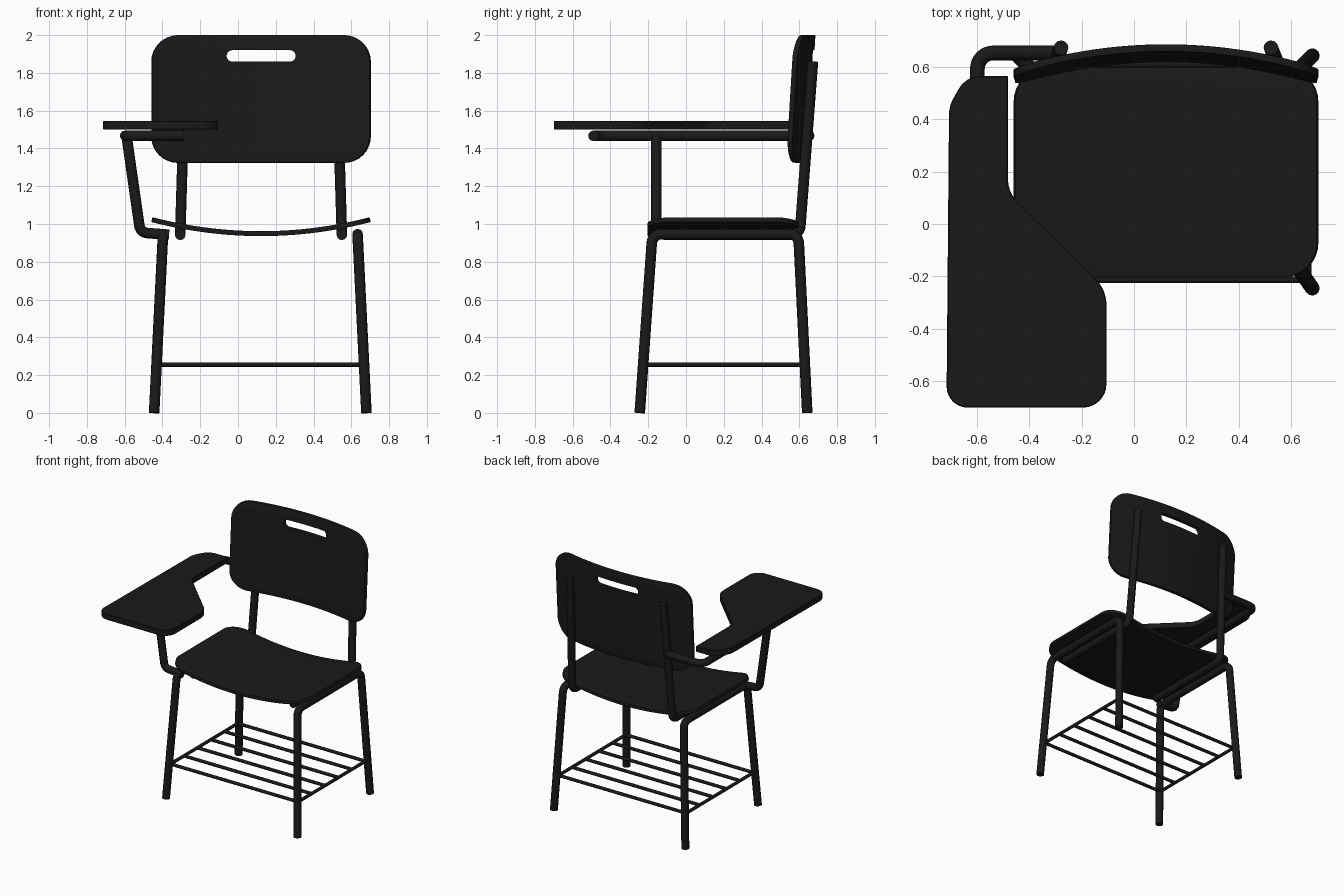
import bpy, bmesh, math
from mathutils import Vector

if "Cube" in bpy.data.objects:
    bpy.data.objects.remove(bpy.data.objects["Cube"])

CX = 0.122          # centre line of the chair body
TUBE = 0.028        # frame tube radius

mat = bpy.data.materials.new("black_finish")
mat.diffuse_color = (0.01, 0.01, 0.01, 1)
mat.use_nodes = True
mat.node_tree.nodes["Principled BSDF"].inputs["Base Color"].default_value = mat.diffuse_color


def activate(ob):
    bpy.ops.object.select_all(action='DESELECT')
    ob.select_set(True)
    bpy.context.view_layer.objects.active = ob


def add_mesh(name, bm):
    bmesh.ops.recalc_face_normals(bm, faces=bm.faces)
    me = bpy.data.meshes.new(name)
    bm.to_mesh(me)
    bm.free()
    me.materials.append(mat)
    ob = bpy.data.objects.new(name, me)
    bpy.context.collection.objects.link(ob)
    return ob


def finish(ob):
    activate(ob)
    for m in list(ob.modifiers):
        bpy.ops.object.modifier_apply(modifier=m.name)
    bpy.ops.object.shade_smooth_by_angle(angle=math.radians(35))


def fillet(points, radii, closed=False, steps=8):
    """Round the corners of a path or outline."""
    pts = [Vector(p) for p in points]
    n, out = len(pts), []
    for i, b in enumerate(pts):
        r = radii[i] if isinstance(radii, (list, tuple)) else radii
        if r == 0 or (not closed and i in (0, n - 1)):
            out.append(b)
            continue
        d1 = (pts[i - 1] - b).normalized()
        d2 = (pts[(i + 1) % n] - b).normalized()
        half = d1.angle(d2) / 2
        t = r / math.tan(half)
        centre = b + (d1 + d2).normalized() * (r / math.sin(half))
        u, v = b + d1 * t - centre, b + d2 * t - centre
        for k in range(steps + 1):
            out.append(centre + u.normalized().slerp(v.normalized(), k / steps).normalized() * r)
    return out


def tube(name, points, radius=TUBE, bend=0.05):
    cu = bpy.data.curves.new(name, 'CURVE')
    cu.dimensions = '3D'
    cu.bevel_depth = radius
    cu.bevel_resolution = 4
    cu.use_fill_caps = True
    path = fillet(points, bend)
    sp = cu.splines.new('POLY')
    sp.points.add(len(path) - 1)
    for p, co in zip(sp.points, path):
        p.co = (*co, 1)
    cu.materials.append(mat)
    ob = bpy.data.objects.new(name, cu)
    bpy.context.collection.objects.link(ob)
    activate(ob)
    bpy.ops.object.convert(target='MESH')
    finish(bpy.context.object)


def shell(name, W, H, r, place, thick):
    """Curved rounded-rectangle panel; place(u, v) gives the 3D point."""
    corner = [W - r + r * math.sin(math.pi / 2 * k / 8) for k in range(9)]
    flat = [(W - r) * k / 10 for k in range(10)]
    half = flat + corner
    us = [-u for u in reversed(half[1:])] + half
    bm = bmesh.new()
    cols = []
    for u in us:
        over = max(0, abs(u) - (W - r))
        h = H - r + math.sqrt(max(0, r * r - over * over))
        cols.append([bm.verts.new(place(u, h * (k / 6 - 1))) for k in range(13)])
    for a, b in zip(cols, cols[1:]):
        for k in range(12):
            bm.faces.new((a[k], b[k], b[k + 1], a[k + 1]))
    ob = add_mesh(name, bm)
    s = ob.modifiers.new("thickness", 'SOLIDIFY')
    s.thickness = thick
    s.offset = 0
    b = ob.modifiers.new("soft_edge", 'BEVEL')
    b.width = thick * 0.3
    b.segments = 2
    b.limit_method = 'ANGLE'
    b.angle_limit = math.radians(50)
    return ob


def slab(name, outline, extrude):
    bm = bmesh.new()
    f = bm.faces.new([bm.verts.new(p) for p in outline])
    g = bmesh.ops.extrude_face_region(bm, geom=[f])
    bmesh.ops.translate(bm, vec=extrude, verts=[v for v in g['geom'] if isinstance(v, bmesh.types.BMVert)])
    return add_mesh(name, bm)


# Seat: dished side to side
SW = 0.578
seat = shell("seat", SW, 0.4, 0.13,
             lambda u, v: (CX + u, 0.197 + v, 0.949 + 0.074 * (u / SW) ** 2), 0.026)
finish(seat)

# Backrest: curved and leaning, with a hand slot
back = shell("backrest", SW, 0.338, 0.14,
             lambda u, v: (CX + u, 0.651 + 0.06 * v - 0.088 * (u / SW) ** 2, 1.662 + v), 0.028)
slot = slab("slot_cutter", fillet([(-0.06, 0.4, 1.86), (0.305, 0.4, 1.86),
                                   (0.305, 0.4, 1.92), (-0.06, 0.4, 1.92)], 0.0298, True), (0, 0.5, 0))
slot.hide_render = True
cut = back.modifiers.new("hand_slot", 'BOOLEAN')
cut.object = slot
cut.operation = 'DIFFERENCE'
cut.solver = 'EXACT'
finish(back)
bpy.data.objects.remove(slot)

# Writing tablet
outline = [(-0.715, -0.70, 1.5), (-0.105, -0.70, 1.5), (-0.105, -0.25, 1.5), (-0.48, 0.12, 1.5),
           (-0.48, 0.565, 1.5), (-0.64, 0.565, 1.5), (-0.705, 0.45, 1.5)]
tablet = slab("writing_tablet", fillet(outline, [0.08, 0.09, 0.14, 0.12, 0, 0.1, 0.13], True), (0, 0, 0.046))
bev = tablet.modifiers.new("soft_edge", 'BEVEL')
bev.width = 0.004
bev.limit_method = 'ANGLE'
bev.angle_limit = math.radians(50)
finish(tablet)

# Side frames and back uprights, mirrored about the chair centre
for side, s in (("left", -1), ("right", 1)):
    xb, xt = CX - 0.004 + s * 0.562, CX - 0.004 + s * 0.515
    tube(side + "_leg_frame", [(xb, -0.245, 0), (xt, -0.178, 0.946), (xt, 0.595, 0.946), (xb, 0.642, 0)])
    xu = CX + s * 0.428
    tube(side + "_back_upright", [(xu, -0.12, 0.943), (xu, 0.602, 0.943), (CX + s * 0.4, 0.672, 1.86)])
    xr = CX - 0.004 + s * 0.546
    tube(side + "_rack_rail", [(xr, -0.225, 0.256), (xr, 0.62, 0.256)], 0.012)

# Book rack rods
for i in range(6):
    y = -0.213 + i * 0.821 / 5
    tube(f"rack_rod_{i + 1}", [(CX - 0.55, y, 0.256), (CX + 0.542, y, 0.256)], 0.012)

# Tablet arm and its strut
tube("tablet_arm", [(-0.29, 0.652, 1.467), (-0.597, 0.652, 1.467),
                    (-0.597, -0.49, 1.467), (-0.287, -0.49, 1.467)], TUBE, 0.06)
tube("tablet_strut", [(-0.59, -0.157, 1.467), (-0.517, -0.157, 0.955), (-0.365, -0.157, 0.943)], TUBE, 0.045)
